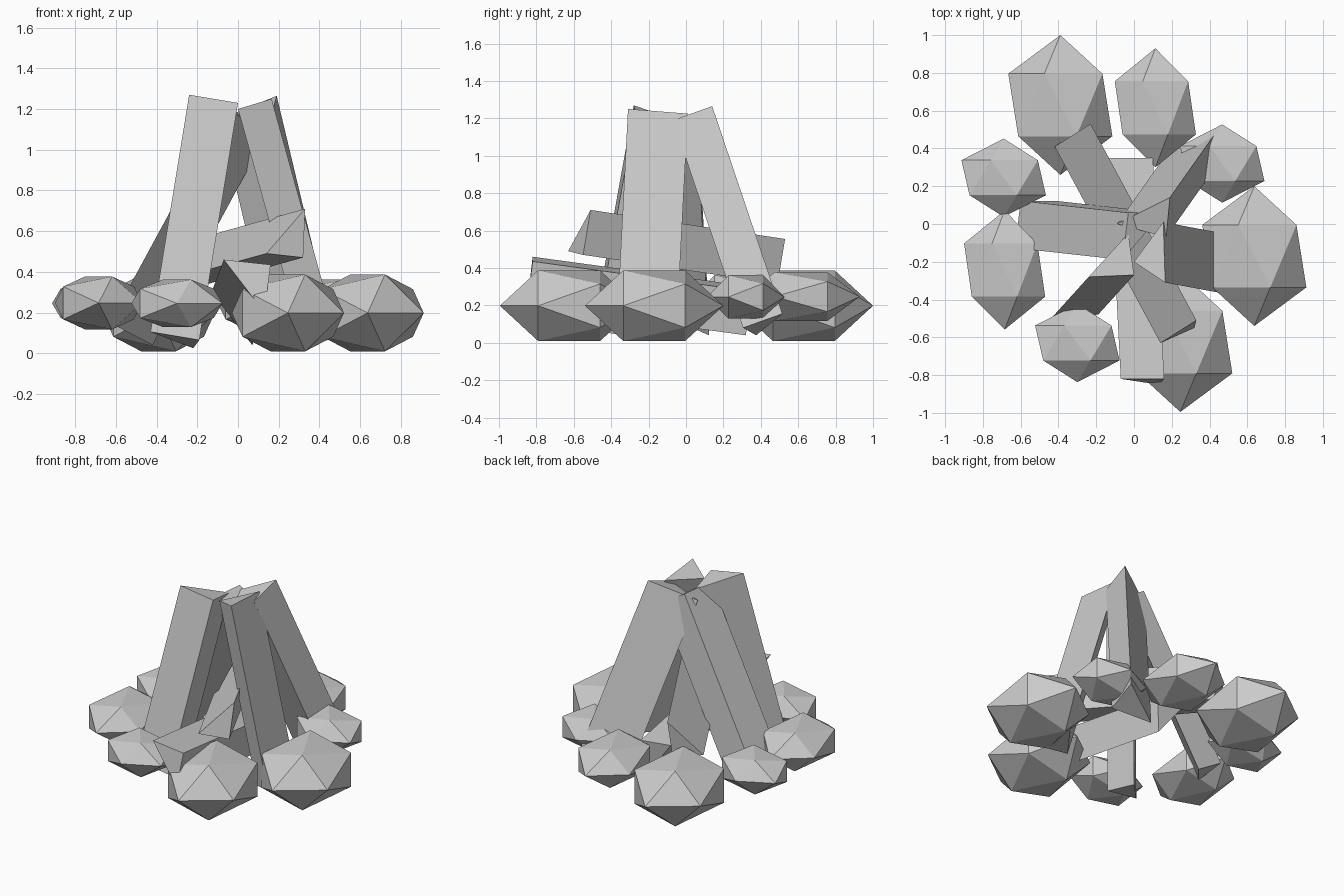
import bpy, bmesh
from math import pi
from mathutils import Matrix, Vector

if "Cube" in bpy.data.objects:
    bpy.data.objects.remove(bpy.data.objects["Cube"])


def finish(name, bm):
    bmesh.ops.recalc_face_normals(bm, faces=bm.faces)
    mesh = bpy.data.meshes.new(name)
    bm.to_mesh(mesh)
    bm.free()
    bpy.context.collection.objects.link(bpy.data.objects.new(name, mesh))


def rock(name, x, y, z, scale, turn=0):
    # squashed icosahedron with its poles lying along y
    m = (Matrix.Translation((x, y, z)) @ Matrix.Rotation(turn, 4, 'Z')
         @ Matrix.Diagonal((*scale, 1)) @ Matrix.Rotation(pi / 2, 4, 'X'))
    bm = bmesh.new()
    bmesh.ops.create_icosphere(bm, subdivisions=1, radius=1, matrix=m)
    finish(name, bm)


def log(name, tri, along):
    # split log: triangular end extruded along its length
    bm = bmesh.new()
    a = [bm.verts.new(p) for p in tri]
    b = [bm.verts.new(Vector(p) + Vector(along)) for p in tri]
    bm.faces.new(a)
    bm.faces.new(b[::-1])
    for i in range(3):
        j = (i + 1) % 3
        bm.faces.new((a[i], b[i], b[j], a[j]))
    finish(name, bm)


# ring of stones in three sizes
BIG, MID, SMALL = (.308, .37, .222), (.24, .315, .153), (.25, .207, .137)
for i, (x, y) in enumerate([(-.39, .63), (.637, -.17), (.245, -.625)]):
    rock(f"large_stone_{i}", x, y, .198, BIG)
for i, (x, y) in enumerate([(.113, .615), (-.685, -.244)]):
    rock(f"medium_stone_{i}", x, y, .247, MID, pi)
for i, (x, y) in enumerate([(.467, .32), (-.3, -.63), (-.69, .245)]):
    rock(f"small_stone_{i}", x, y, .245, SMALL)

# four logs leaning together
log("leaning_log_left",
    [(-.06, -.19, 1.2), (-.03, .06, 1.2), (.15, .06, 1.09)], (-.57, .063, -1.05))
log("leaning_log_back",
    [(.19, .14, 1.265), (.17, -.07, 1.19), (-.09, 0, 1.15)], (.265, .375, -1.11))
log("leaning_log_right",
    [(.165, -.31, 1.25), (.155, .01, 1.225), (0, -.2, 1.2)], (.32, -.06, -1.155))
log("leaning_log_front",
    [(-.24, -.28, 1.27), (0, -.27, 1.23), (-.03, -.05, 1.19)], (-.19, -.21, -1.165))

# two logs lying across the fire
log("lying_log_low",
    [(-.07, -.82, .46), (.16, -.82, .435), (.13, -.85, .2)], (-.06, 1.17, -.16))
log("lying_log_high",
    [(.33, -.51, .71), (.14, -.63, .49), (.32, -.55, .47)], (-.56, 1.04, -.155))
